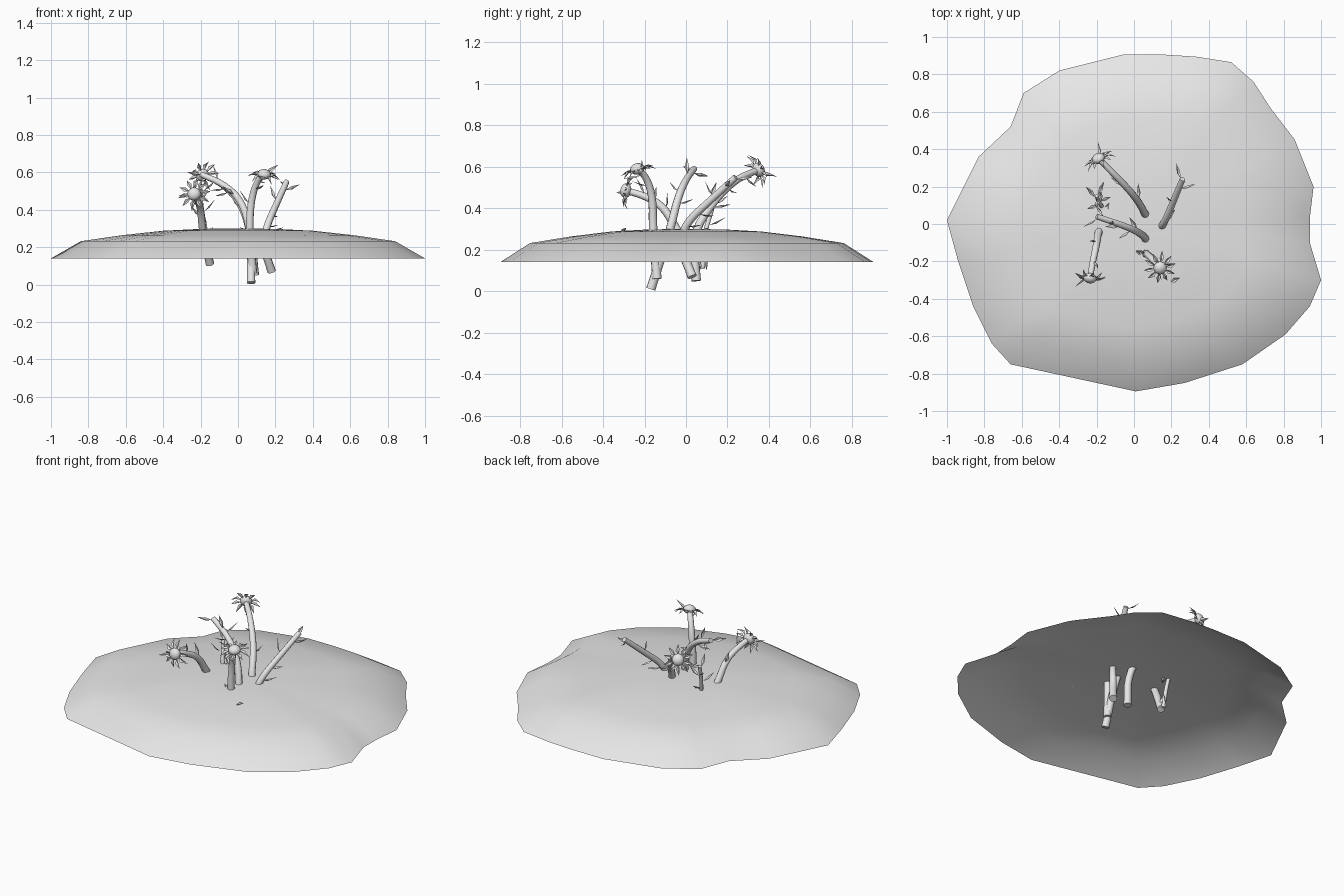
import bpy, bmesh, math
from mathutils import Vector, Matrix

if "Cube" in bpy.data.objects:
    bpy.data.objects.remove(bpy.data.objects["Cube"], do_unlink=True)

grey = bpy.data.materials.new("plain_grey")
grey.use_nodes = True
grey.diffuse_color = (0.8, 0.8, 0.8, 1)
grey.node_tree.nodes["Principled BSDF"].inputs["Base Color"].default_value = (0.8, 0.8, 0.8, 1)


def finish(name, bm, smooth=True):
    mesh = bpy.data.meshes.new(name)
    bm.to_mesh(mesh)
    bm.free()
    mesh.materials.append(grey)
    for p in mesh.polygons:
        p.use_smooth = smooth
    ob = bpy.data.objects.new(name, mesh)
    bpy.context.collection.objects.link(ob)
    return ob


def smooth_path(points, rounds=2):
    """Corner cutting that keeps both ends."""
    pts = [Vector(p) for p in points]
    for _ in range(rounds):
        new = [pts[0]]
        for a, b in zip(pts, pts[1:]):
            new += [a.lerp(b, 0.25), a.lerp(b, 0.75)]
        pts = new + [pts[-1]]
    return pts


def add_leaf(bm, base, out, up, length, width, curl):
    """Folded pointed blade that bends toward up."""
    out = out.normalized()
    side = out.cross(up).normalized()
    mid = base + out * length * 0.45
    a = bm.verts.new(base)
    l = bm.verts.new(mid + side * width + up * 0.006)
    r = bm.verts.new(mid - side * width + up * 0.006)
    m = bm.verts.new(mid - up * 0.003)
    t = bm.verts.new(base + out * length + up * curl)
    for f in ((a, l, m), (a, m, r), (l, t, m), (m, t, r)):
        bm.faces.new(f)


def frame(axis):
    axis = axis.normalized()
    u = axis.orthogonal().normalized()
    return axis, u, axis.cross(u)


# Mound: open shell of shrinking rings
rim = [(-1, .02), (-.83, .36), (-.66, .52), (-.59, .70), (-.40, .82), (-.06, .905),
       (.17, .905), (.33, .895), (.52, .865), (.64, .76), (.73, .62), (.86, .45),
       (.96, .20), (.94, .03), (.94, -.10), (1, -.30), (.94, -.44), (.81, -.59),
       (.58, -.75), (.27, -.85), (.01, -.895), (-.66, -.75), (-.76, -.64),
       (-.86, -.44), (-.94, -.20)]
bm = bmesh.new()
rings = [[bm.verts.new((x * s, y * s, z)) for x, y in rim]
         for s, z in ((1, .14), (.84, .232), (.62, .264), (.4, .288), (.2, .298))]
n = len(rim)
for lo, hi in zip(rings, rings[1:]):
    for i in range(n):
        j = (i + 1) % n
        bm.faces.new((lo[j], lo[i], hi[i], hi[j]))
top = bm.verts.new((0, 0, .3))
for i in range(n):
    bm.faces.new((rings[-1][(i + 1) % n], rings[-1][i], top))
finish("mound", bm)


# Stem: tapered tube with capped ends
def stem(name, pts, r0, r1):
    bm = bmesh.new()
    sides, loops = 10, []
    u = None
    for i, p in enumerate(pts):
        t = (pts[min(i + 1, len(pts) - 1)] - pts[max(i - 1, 0)]).normalized()
        u = t.orthogonal() if u is None else u - t * u.dot(t)
        u.normalize()
        v = t.cross(u)
        r = r0 + (r1 - r0) * i / (len(pts) - 1)
        angles = [math.tau * k / sides for k in range(sides)]
        loops.append([bm.verts.new(p + (u * math.cos(a) + v * math.sin(a)) * r) for a in angles])
    for lo, hi in zip(loops, loops[1:]):
        for k in range(sides):
            j = (k + 1) % sides
            bm.faces.new((lo[k], lo[j], hi[j], hi[k]))
    bm.faces.new(loops[0][::-1])
    bm.faces.new(loops[-1])
    ob = finish(name, bm)
    bpy.ops.object.select_all(action='DESELECT')
    ob.select_set(True)
    bpy.context.view_layer.objects.active = ob
    bpy.ops.object.shade_smooth_by_angle(angle=math.radians(40))


# Leaves spiral up the visible part of a stem
def leaves(name, pts, count, turn, length):
    bm = bmesh.new()
    for k in range(count):
        f = (0.48 + 0.48 * k / max(count - 1, 1)) * (len(pts) - 1)
        i = min(int(f), len(pts) - 2)
        t, u, v = frame(pts[i + 1] - pts[i])
        a = turn + k * 2.4
        side = u * math.cos(a) + v * math.sin(a)
        base = pts[i].lerp(pts[i + 1], f - i) + side * 0.012
        add_leaf(bm, base, side + t * 0.6, t, length, 0.012, 0.02)
    finish(name, bm, False)


# Flower head: flattened dome with a ring of drooping petals
def flower(name, centre, axis, petals=10):
    axis, u, v = frame(Vector(axis))
    centre = Vector(centre)
    rot = Matrix((u, v, axis)).transposed().to_4x4()
    bm = bmesh.new()
    bmesh.ops.create_uvsphere(
        bm, u_segments=14, v_segments=8, radius=0.036,
        matrix=Matrix.Translation(centre) @ rot @ Matrix.Diagonal((1, 1, 0.75, 1)))
    finish(name + "_centre", bm)
    bm = bmesh.new()
    for k in range(petals):
        a = math.tau * k / petals
        out = u * math.cos(a) + v * math.sin(a)
        add_leaf(bm, centre + out * 0.028 - axis * 0.006, out + axis * 0.1, axis,
                 0.062, 0.012, -0.028 if k % 2 else -0.012)
    finish(name + "_petals", bm, False)


# name: path, leaf count, leaf turn, flower axis
plants = {
    "back_flower": ([(.09, .05, .05), (.07, .03, .27), (.02, .13, .43),
                     (-.08, .24, .54), (-.19, .35, .585)], 4, 0.5, (-.4, .75, .35)),
    "middle_stalk": ([(.07, -.17, .01), (.07, -.08, .28), (.02, -.04, .45),
                      (-.08, 0, .54), (-.20, .04, .59)], 6, 1.2, None),
    "front_flower": ([(.08, -.14, .06), (.06, -.16, .30), (.07, -.16, .45),
                      (.10, -.19, .55), (.14, -.235, .59)], 4, 2.0, (.1, -.3, .95)),
    "left_stalk": ([(.18, .03, .07), (.13, -.03, .22), (.16, .0, .33),
                    (.21, .12, .44), (.26, .24, .55)], 5, 0.0, None),
    "right_flower": ([(-.15, .06, .11), (-.19, -.04, .29), (-.20, -.11, .41),
                      (-.22, -.20, .46), (-.235, -.29, .485)], 3, 1.0, (-.1, -.9, .2)),
    "right_stalk": ([(-.15, .08, .11), (-.17, .09, .28), (-.19, .12, .38),
                     (-.20, .15, .47)], 6, 0.7, None),
}
for name, (path, count, turn, axis) in plants.items():
    pts = smooth_path(path)
    thin = name == "right_stalk"
    stem(name + "_stem", pts, 0.012 if thin else 0.023, 0.010 if thin else 0.015)
    leaves(name + "_leaves", pts, count, turn, 0.075)
    if axis:
        flower(name, path[-1], axis)

# Low leaves poking through the mound
bm = bmesh.new()
up = Vector((0, 0, 1))
for x, y, dx, dy in ((.19, -.31, 1, .4), (.06, -.17, -1, .5), (-.16, .06, .5, 1)):
    add_leaf(bm, Vector((x, y, .285)), Vector((dx, dy, .3)), up, 0.06, 0.012, 0.005)
for x, y in ((-.14, .09), (-.15, .06)):
    add_leaf(bm, Vector((x, y, .20)), Vector((-.1, .1, -1)), Vector((1, 0, 0)), 0.1, 0.014, -.01)
finish("low_leaves", bm, False)
